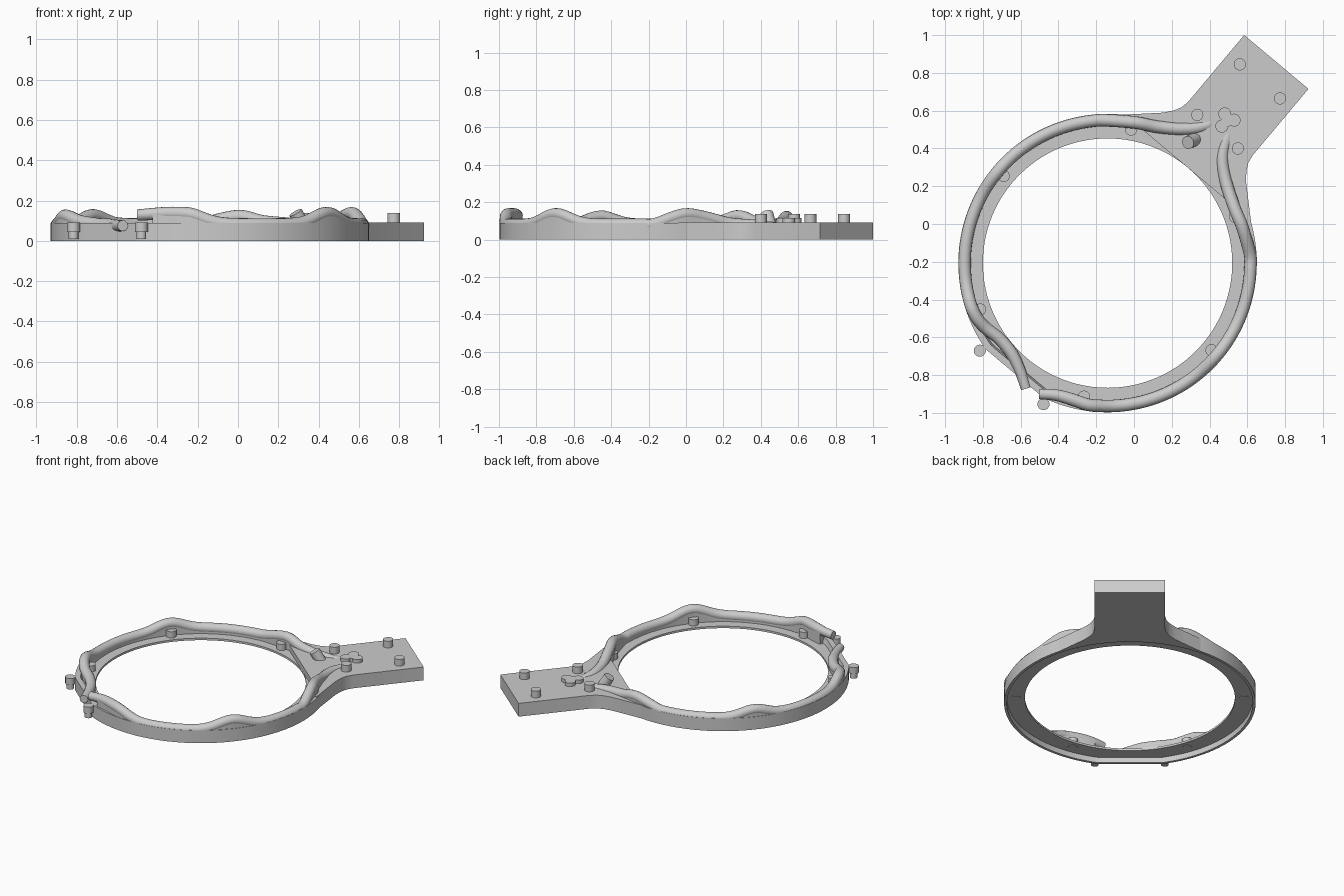
import bpy, bmesh, math
from mathutils import Vector, Matrix

if "Cube" in bpy.data.objects:
    bpy.data.objects.remove(bpy.data.objects["Cube"])

CX, CY = -0.14, -0.207          # ring centre
R_OUT, R_IN, R_TUBE = 0.79, 0.66, 0.757
R_RIM = 0.772                   # inside of the rim under the ring
AX = math.radians(50)           # direction of the handle
mat = bpy.data.materials.new("grey")
mat.diffuse_color = (0.6, 0.6, 0.6, 1)
mat.use_nodes = True
mat.node_tree.nodes["Principled BSDF"].inputs["Base Color"].default_value = mat.diffuse_color


def finish(name, bm, angle=35):
    bmesh.ops.recalc_face_normals(bm, faces=bm.faces)
    me = bpy.data.meshes.new(name)
    bm.to_mesh(me)
    bm.free()
    ob = bpy.data.objects.new(name, me)
    me.materials.append(mat)
    bpy.context.collection.objects.link(ob)
    bpy.ops.object.select_all(action='DESELECT')
    ob.select_set(True)
    bpy.context.view_layer.objects.active = ob
    bpy.ops.object.shade_smooth_by_angle(angle=math.radians(angle))
    return ob


def polar(deg, r):
    a = math.radians(deg)
    return CX + r * math.cos(a), CY + r * math.sin(a)


def local(u, v):
    """u runs along the handle, v across it."""
    return (CX + u * math.cos(AX) - v * math.sin(AX),
            CY + u * math.sin(AX) + v * math.cos(AX))


def prism(name, pts, z0, z1):
    bm = bmesh.new()
    f = bm.faces.new([bm.verts.new((x, y, z0)) for x, y in pts])
    top = bmesh.ops.extrude_face_region(bm, geom=[f])["geom"]
    bmesh.ops.translate(bm, vec=(0, 0, z1 - z0),
                        verts=[g for g in top if isinstance(g, bmesh.types.BMVert)])
    return finish(name, bm)


def peg(name, x, y, z0, z1, r=0.032, axis=None):
    bm = bmesh.new()
    rot = Vector(axis).to_track_quat('Z', 'Y').to_matrix().to_4x4() if axis else Matrix()
    bmesh.ops.create_cone(bm, cap_ends=True, segments=24, radius1=r, radius2=r, depth=z1 - z0,
                          matrix=Matrix.Translation((x, y, (z0 + z1) / 2)) @ rot)
    return finish(name, bm)


# ring: thin floor inside a taller rim, clipped flat where the clasp sits
def clip(deg, r):
    c = math.cos(math.radians(deg - 230))
    return min(r, 0.764 * r / R_OUT / c) if c > 0.9 else r


bm = bmesh.new()
section = [(R_IN, 0.038), (R_RIM, 0.038), (R_RIM, 0), (R_OUT, 0), (R_OUT, 0.088),
           (0.755, 0.088), (0.745, 0.052), (R_IN, 0.052)]
N, S = 144, len(section)
rings = []
for i in range(N):
    d = i * 360 / N
    rings.append([bm.verts.new((*polar(d, clip(d, r) if r > 0.7 else r), z)) for r, z in section])
for i in range(N):
    a, b = rings[i], rings[(i + 1) % N]
    for j in range(S):
        k = (j + 1) % S
        bm.faces.new((a[j], b[j], b[k], a[k]))
finish("ring", bm)

# handle with filleted neck, mirrored about its axis, ending along the rim
half = [(1.39, 0.222), (0.93, 0.222), (0.885, 0.230), (0.845, 0.25), (0.80, 0.286),
        (0.745, 0.345), (0.68, 0.415), (0.62, 0.48)]
arc_in = [polar(50 + d, R_RIM) for d in range(-36, 37, 4)]
prism("handle", [local(u, -v) for u, v in reversed(half)] + [local(u, v) for u, v in half]
      + arc_in[::-1], 0, 0.092)

# raised web between the handle and the ring opening
prism("handle_web", [local(0.66, 0.32), local(0.66, -0.32)]
      + [polar(50 + d, 0.78) for d in range(-32, 33, 4)], 0.038, 0.092)


# wavy tube that rises over each ring peg
def height(deg):
    z = 0.079
    for c in (-100, -40, 20, 80, 140, 200):
        amp, wide = (0.057, 9.5) if c < 60 else (0.046, 8.5)
        z += amp * math.exp(-((deg - c) / wide) ** 2)
    return z


def arc(d0, d1, step=4):
    n = round(abs(d1 - d0) / step)
    return [(*polar(d, R_TUBE), height(d)) for d in (d0 + (d1 - d0) * i / n for i in range(n + 1))]


def smooth_path(pts, sub=4):
    p = [Vector(q) for q in pts]
    p = [2 * p[0] - p[1]] + p + [2 * p[-1] - p[-2]]
    out = []
    for a, b, c, d in zip(p, p[1:], p[2:], p[3:]):
        n = max(1, min(sub, round((c - b).length / 0.025)))
        for i in range(n):
            t = i / n
            out.append(0.5 * (2 * b + (c - a) * t + (2 * a - 5 * b + 4 * c - d) * t * t
                              + (3 * b - a - 3 * c + d) * t ** 3))
    return out + [p[-2]]


def sweep(name, path, wall):
    """Round tube, or the wall filling the space below it."""
    bm = bmesh.new()
    loops = []
    for i, p in enumerate(path):
        t = (path[min(i + 1, len(path) - 1)] - path[max(i - 1, 0)]).normalized()
        side = t.cross(Vector((0, 0, 1))).normalized()
        up = side.cross(t)
        if wall:
            w = side * 0.030
            low = Vector((p.x, p.y, 0.045))
            co = [low - w, low + w, p + w, p - w]
        else:
            # slimmer toward the clasp
            r = 0.033 - 0.007 * max(0, 1 - math.dist(p[:2], (-0.55, -0.89)) / 0.22)
            co = [p + r * (side * math.cos(a) + up * math.sin(a))
                  for a in (k * math.tau / 16 for k in range(16))]
        loops.append([bm.verts.new(c) for c in co])
    n = len(loops[0])
    for a, b in zip(loops, loops[1:]):
        for j in range(n):
            bm.faces.new((a[j], a[(j + 1) % n], b[(j + 1) % n], b[j]))
    bm.faces.new(loops[0])
    bm.faces.new(loops[-1])
    finish(name, bm)


left = ([(-0.572, -0.872, 0.075), (-0.60, -0.785, 0.075), (-0.645, -0.69, 0.078),
         (-0.71, -0.61, 0.082), (-0.785, -0.55, 0.095), (-0.83, -0.50, 0.115)]
        + arc(198, 92) + [(0.0, 0.538, 0.121), (0.12, 0.515, 0.095), (0.25, 0.503, 0.082),
                          (0.36, 0.515, 0.068), (0.47, 0.56, 0.050)])
right = ([(0.525, 0.54, 0.050), (0.49, 0.45, 0.064), (0.468, 0.35, 0.075), (0.485, 0.23, 0.086),
          (0.53, 0.09, 0.122), (0.575, -0.02, 0.133)]
         + arc(3, -98) + [(-0.35, -0.922, 0.136), (-0.42, -0.905, 0.133), (-0.50, -0.90, 0.128)])
for name, pts, skip in (("left", left, (6, 1)), ("right", right, (1, 3))):
    path = smooth_path(pts)
    sweep(name + "_tube", path, False)
    sweep(name + "_tube_wall", path[skip[0]:-skip[1]], True)

# pegs on the ring floor
for d in range(20, 380, 60):
    peg("ring_peg", *polar(d, 0.718), 0.036, 0.095)

# pegs on the handle
for x, y in ((0.56, 0.845), (0.773, 0.665), (0.335, 0.578), (0.55, 0.40)):
    peg("handle_peg", x, y, 0.08, 0.138)
peg("tilted_peg", 0.307, 0.441, 0.057, 0.147, 0.035, (-0.48, -0.21, 0.85))

# rosette where the tubes meet
for x, y in ((0.48, 0.583), (0.53, 0.55), (0.465, 0.518), (0.495, 0.55)):
    peg("rosette", x, y, 0.08, 0.116, 0.034)

# clasp posts either side of the flat
for v in (-0.22, 0.22):
    x, y = local(-0.79, v)
    peg("clasp_post", x, y, 0.01, 0.05, 0.024)
    peg("clasp_head", x, y, 0.045, 0.09, 0.032)
